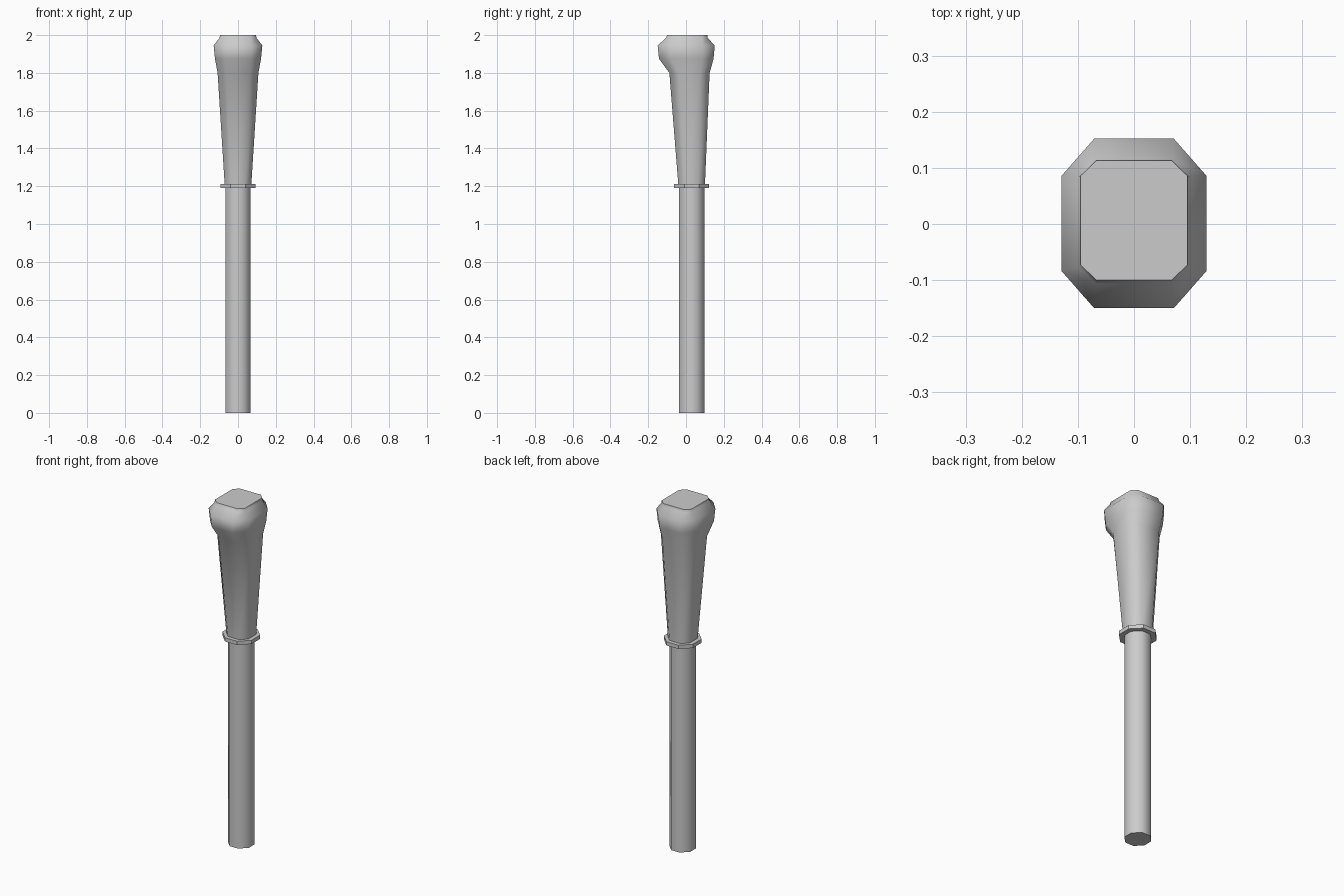
import bpy, bmesh, math

cube = bpy.data.objects.get("Cube")
if cube:
    bpy.data.objects.remove(cube, do_unlink=True)

grey = bpy.data.materials.new("plain grey")
grey.use_nodes = True
grey.diffuse_color = (0.6, 0.6, 0.6, 1)
grey.node_tree.nodes["Principled BSDF"].inputs["Base Color"].default_value = (0.6, 0.6, 0.6, 1)


def ring(half_x, y0, y1, cut_x, cut_y, z):
    """Rectangle with cut corners at height z."""
    right = [(half_x - cut_x, y0), (half_x, y0 + cut_y),
             (half_x, y1 - cut_y), (half_x - cut_x, y1)]
    left = [(-x, y) for x, y in reversed(right)]
    return [(x, y, z) for x, y in right + left]


def loft(name, rings, smooth_angle):
    """Skin stacked rings and cap both ends."""
    bm = bmesh.new()
    loops = [[bm.verts.new(p) for p in ring(*r)] for r in rings]
    for low, high in zip(loops, loops[1:]):
        for i in range(8):
            j = (i + 1) % 8
            bm.faces.new((low[i], low[j], high[j], high[i]))
    bm.faces.new(list(reversed(loops[0])))
    bm.faces.new(loops[-1])
    mesh = bpy.data.meshes.new(name)
    bm.to_mesh(mesh)
    bm.free()
    mesh.materials.append(grey)
    obj = bpy.data.objects.new(name, mesh)
    bpy.context.collection.objects.link(obj)
    bpy.ops.object.select_all(action="DESELECT")
    obj.select_set(True)
    bpy.context.view_layer.objects.active = obj
    if smooth_angle:
        bpy.ops.object.shade_smooth_by_angle(angle=math.radians(smooth_angle))
    return obj


# Straight octagonal shaft
loft("shaft", [(0.067, -0.037, 0.097, 0.04, 0.04, z) for z in (0, 1.2)], 50)

# Thin collar between shaft and grip
loft("collar", [(0.093, -0.063, 0.123, 0.054, 0.054, z) for z in (1.19, 1.212)], 0)

# Flared grip with a bulging pommel
loft("grip", [
    (0.07, -0.04, 0.10, 0.035, 0.035, 1.2),
    (0.108, -0.088, 0.125, 0.045, 0.05, 1.8),
    (0.122, -0.143, 0.146, 0.055, 0.062, 1.875),
    (0.129, -0.15, 0.152, 0.058, 0.066, 1.945),
    (0.098, -0.106, 0.115, 0.03, 0.03, 1.985),
    (0.095, -0.10, 0.113, 0.028, 0.027, 2.0),
], 55)
